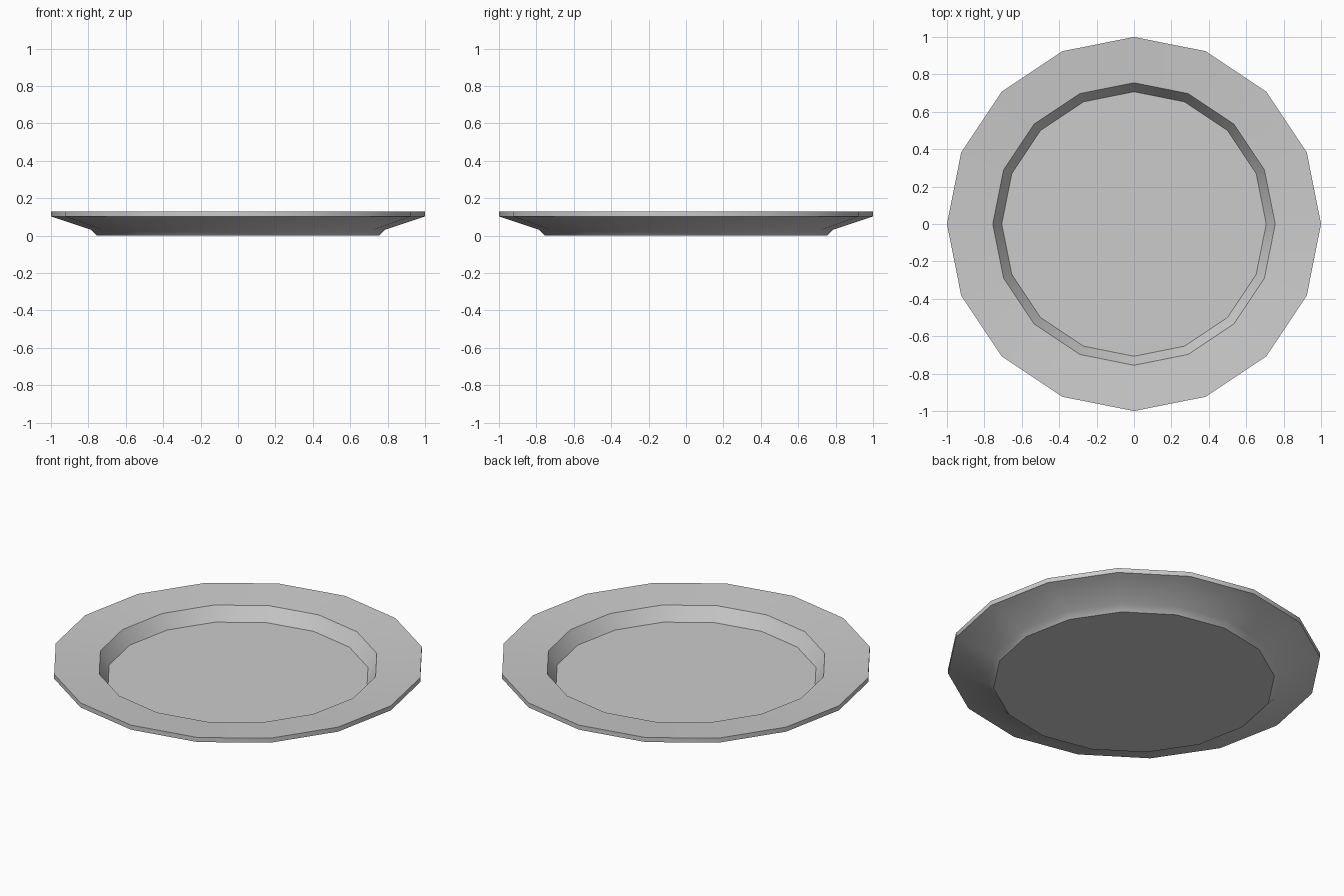
import bpy, bmesh, math

if "Cube" in bpy.data.objects:
    bpy.data.objects.remove(bpy.data.objects["Cube"])

SIDES = 16
# Closed profile (radius, height), from the underside round to the inner floor
PROFILE = [(0.755, 0.0), (0.787, 0.032), (1.0, 0.103), (1.0, 0.13),
           (0.755, 0.111), (0.707, 0.032)]

# Plate: revolve the profile, cap underside and floor
bm = bmesh.new()
rings = []
for r, z in PROFILE:
    rings.append([bm.verts.new((r * math.cos(2 * math.pi * i / SIDES),
                                r * math.sin(2 * math.pi * i / SIDES), z))
                  for i in range(SIDES)])
for a, b in zip(rings, rings[1:]):
    for i in range(SIDES):
        j = (i + 1) % SIDES
        bm.faces.new((a[i], a[j], b[j], b[i]))
bm.faces.new(list(reversed(rings[0])))
bm.faces.new(rings[-1])
bmesh.ops.recalc_face_normals(bm, faces=bm.faces)

mesh = bpy.data.meshes.new("plate")
bm.to_mesh(mesh)
bm.free()
plate = bpy.data.objects.new("plate", mesh)
bpy.context.collection.objects.link(plate)

# Single light grey colour
mat = bpy.data.materials.new("light grey")
mat.diffuse_color = (0.6, 0.6, 0.6, 1)
mat.use_nodes = True
mat.node_tree.nodes["Principled BSDF"].inputs["Base Color"].default_value = mat.diffuse_color
mesh.materials.append(mat)

# Smooth round the plate, sharp at the ring edges
bpy.context.view_layer.objects.active = plate
plate.select_set(True)
bpy.ops.object.shade_smooth_by_angle(angle=math.radians(35))
